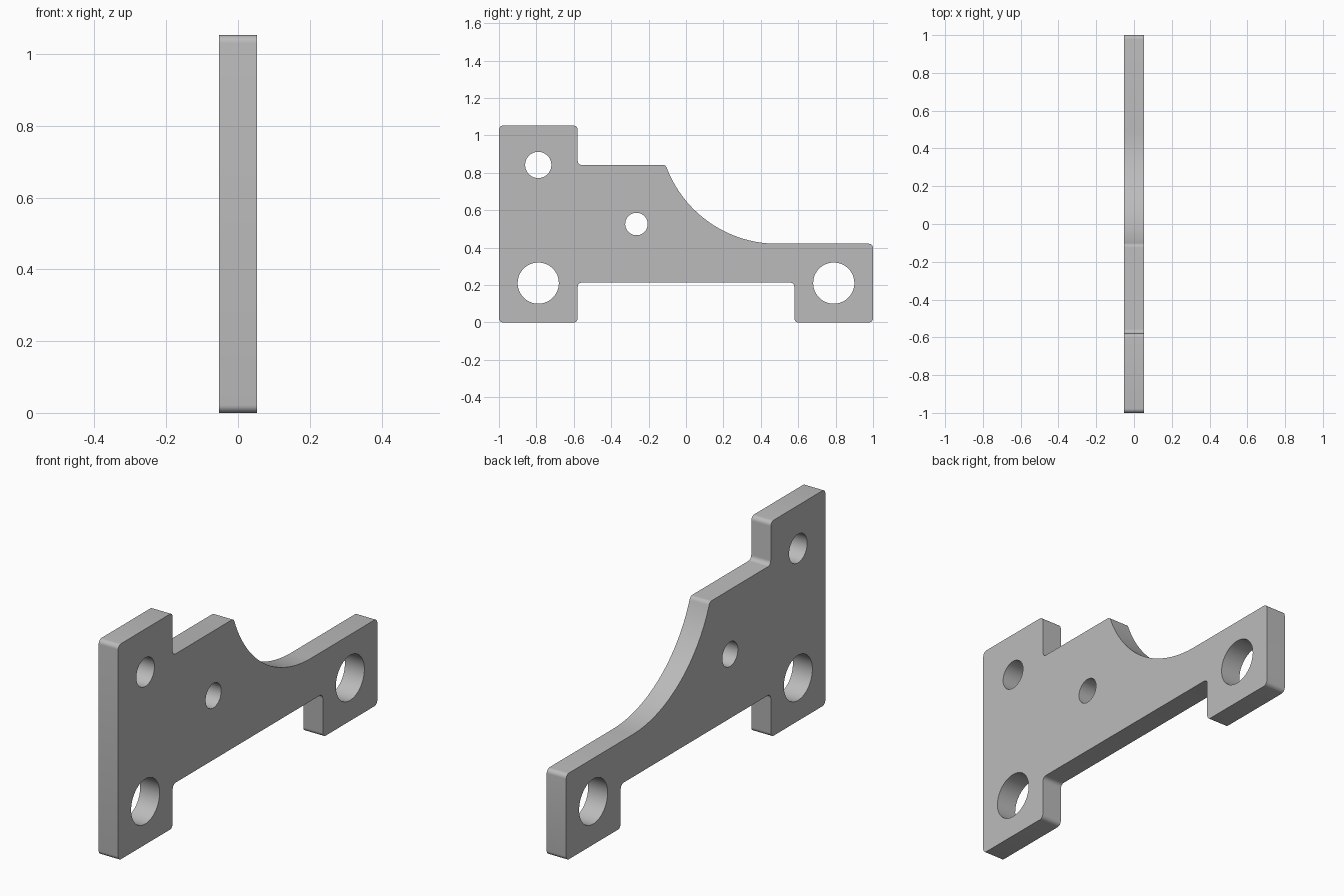
import bpy, bmesh, math
from mathutils import Vector, Matrix

if "Cube" in bpy.data.objects:
    bpy.data.objects.remove(bpy.data.objects["Cube"])

U = 2 / 19            # design unit
THICK = U
FILLET = 0.022


def rounded(points, r, steps=6):
    """Round the flagged corners of a closed outline of (y, z, flag)."""
    out = []
    n = len(points)
    for i, (y, z, flag) in enumerate(points):
        p = Vector((y, z))
        if not flag:
            out.append(p)
            continue
        a = (Vector(points[i - 1][:2]) - p).normalized()
        b = (Vector(points[(i + 1) % n][:2]) - p).normalized()
        half = a.angle(b) / 2
        centre = p + (a + b).normalized() * (r / math.sin(half))
        start = p + a * (r / math.tan(half)) - centre
        end = p + b * (r / math.tan(half)) - centre
        turn = math.atan2(start.x * end.y - start.y * end.x, start.dot(end))
        for k in range(steps + 1):
            out.append(centre + Matrix.Rotation(turn * k / steps, 2) @ start)
    return out


def circle(y, z, r, n=64):
    return [Vector((y + r * math.cos(2 * math.pi * k / n),
                    z + r * math.sin(2 * math.pi * k / n))) for k in range(n)]


# Concave sweep between the low arm and the upper shoulder
R, CY = 6 * U, 0.487
CZ = 4 * U + R
top_angle = math.asin((CZ - 8 * U) / R)
N = 36
sweep = []
for k in range(N + 1):
    t = math.pi / 2 + (top_angle - math.pi / 2) * k / N
    sweep.append((CY - R * math.cos(t), CZ - R * math.sin(t), k == N))

# Bracket outline, counter-clockwise, with flags on filleted corners
S = 5.5 * U
outline = [(-1, 0, 1), (-S, 0, 1), (-S, 0.213, 1), (S, 0.213, 1),
           (S, 0, 1), (1, 0, 1), (1, 4 * U, 1)]
outline += sweep
outline += [(-S, 8 * U, 1), (-S, 10 * U, 1), (-1, 10 * U, 1)]

# Bolt holes
holes = [(-0.79, 2 * U, 0.11), (0.79, 2 * U, 0.11),
         (-0.79, 8 * U, 0.07), (-0.265, 5 * U, 0.06)]

loops = [rounded(outline, FILLET)] + [circle(*h) for h in holes]

# Filled, extruded profile
curve = bpy.data.curves.new("bracket_profile", 'CURVE')
curve.dimensions = '2D'
curve.fill_mode = 'BOTH'
curve.extrude = THICK / 2
for loop in loops:
    s = curve.splines.new('POLY')
    s.points.add(len(loop) - 1)
    for pt, v in zip(s.points, loop):
        pt.co = (v.x, v.y, 0, 1)
    s.use_cyclic_u = True
profile = bpy.data.objects.new("bracket_profile", curve)
bpy.context.collection.objects.link(profile)
bpy.context.view_layer.update()
deps = bpy.context.evaluated_depsgraph_get()
mesh = bpy.data.meshes.new_from_object(profile.evaluated_get(deps))
bpy.data.objects.remove(profile)

# Stand the plate up: profile plane becomes YZ, thickness runs along X
mesh.transform(Matrix(((0, 0, 1, 0), (1, 0, 0, 0), (0, 1, 0, 0), (0, 0, 0, 1))))
bm = bmesh.new()
bm.from_mesh(mesh)
bmesh.ops.remove_doubles(bm, verts=bm.verts, dist=1e-5)
bmesh.ops.recalc_face_normals(bm, faces=bm.faces)
bm.to_mesh(mesh)
bm.free()

plate = bpy.data.objects.new("bracket_plate", mesh)
bpy.context.collection.objects.link(plate)
grey = bpy.data.materials.new("plain grey")
grey.diffuse_color = (0.5, 0.5, 0.5, 1)
grey.use_nodes = True
grey.node_tree.nodes["Principled BSDF"].inputs["Base Color"].default_value = grey.diffuse_color
mesh.materials.clear()
mesh.materials.append(grey)

bpy.context.view_layer.objects.active = plate
plate.select_set(True)
bpy.ops.object.shade_smooth_by_angle(angle=math.radians(30))
